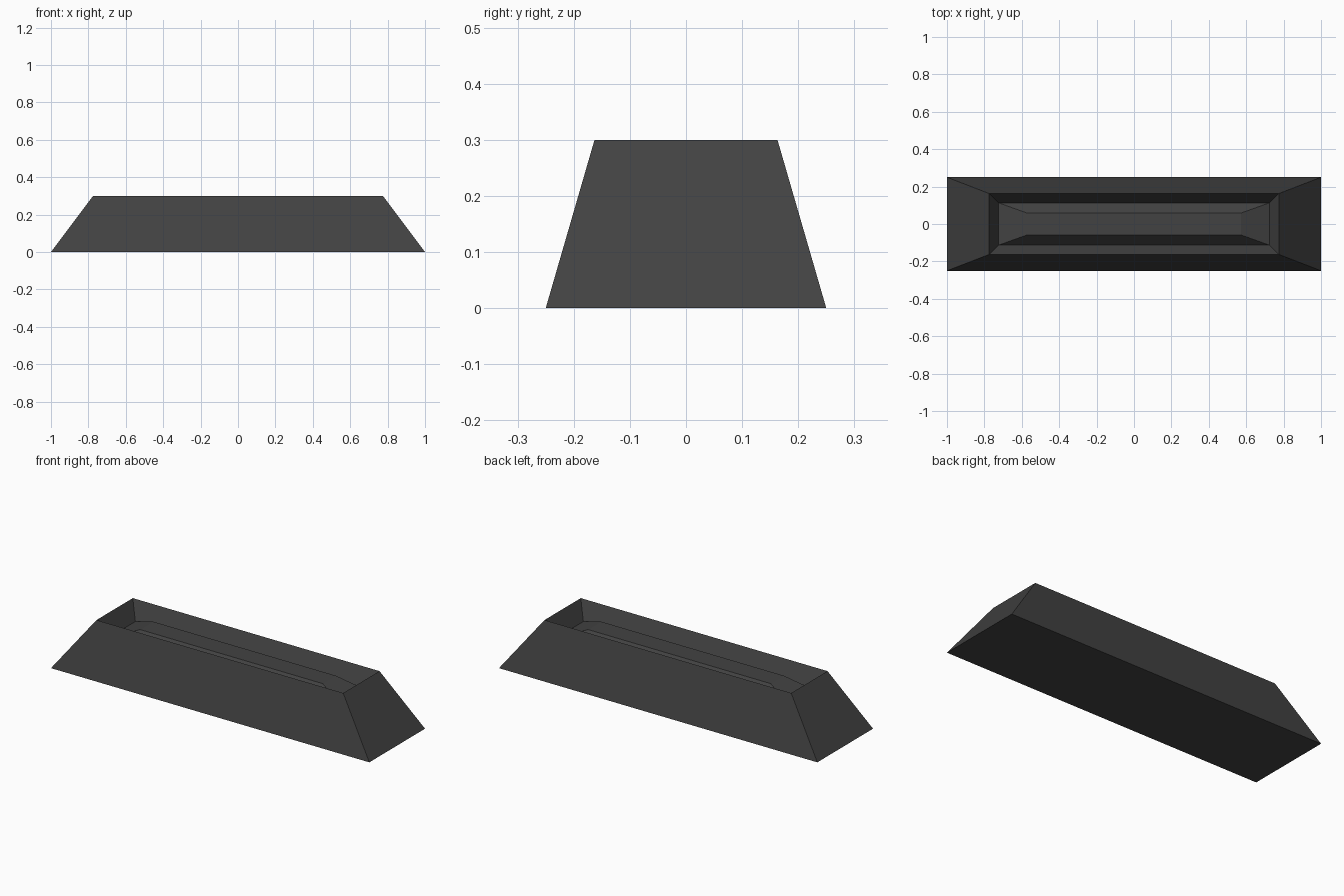
import bpy
import bmesh

cube = bpy.data.objects.get("Cube")
if cube:
    bpy.data.objects.remove(cube, do_unlink=True)

# Dark grey colour
COLOUR = (0.055, 0.055, 0.055, 1)
grey = bpy.data.materials.new("dark_grey")
grey.use_nodes = True
grey.diffuse_color = COLOUR
grey.node_tree.nodes["Principled BSDF"].inputs["Base Color"].default_value = COLOUR

# Rectangular rings (half length, half width, height), from base to ridge top
RINGS = [
    (1.0, 0.25, 0.0),       # base
    (0.775, 0.163, 0.3),    # rim
    (0.724, 0.113, 0.2),    # recess floor
    (0.573, 0.059, 0.26),   # raised centre
]


def ring(bm, x, y, z):
    corners = ((-x, -y), (x, -y), (x, y), (-x, y))
    return [bm.verts.new((cx, cy, z)) for cx, cy in corners]


# Sloped bar with a sunken top and a raised centre
bm = bmesh.new()
loops = [ring(bm, *r) for r in RINGS]
bm.faces.new(reversed(loops[0]))
for low, high in zip(loops, loops[1:]):
    for i in range(4):
        j = (i + 1) % 4
        bm.faces.new((low[i], low[j], high[j], high[i]))
bm.faces.new(loops[-1])

mesh = bpy.data.meshes.new("sloped_bar")
bm.to_mesh(mesh)
bm.free()
mesh.materials.append(grey)
bar = bpy.data.objects.new("sloped_bar", mesh)
bpy.context.collection.objects.link(bar)
